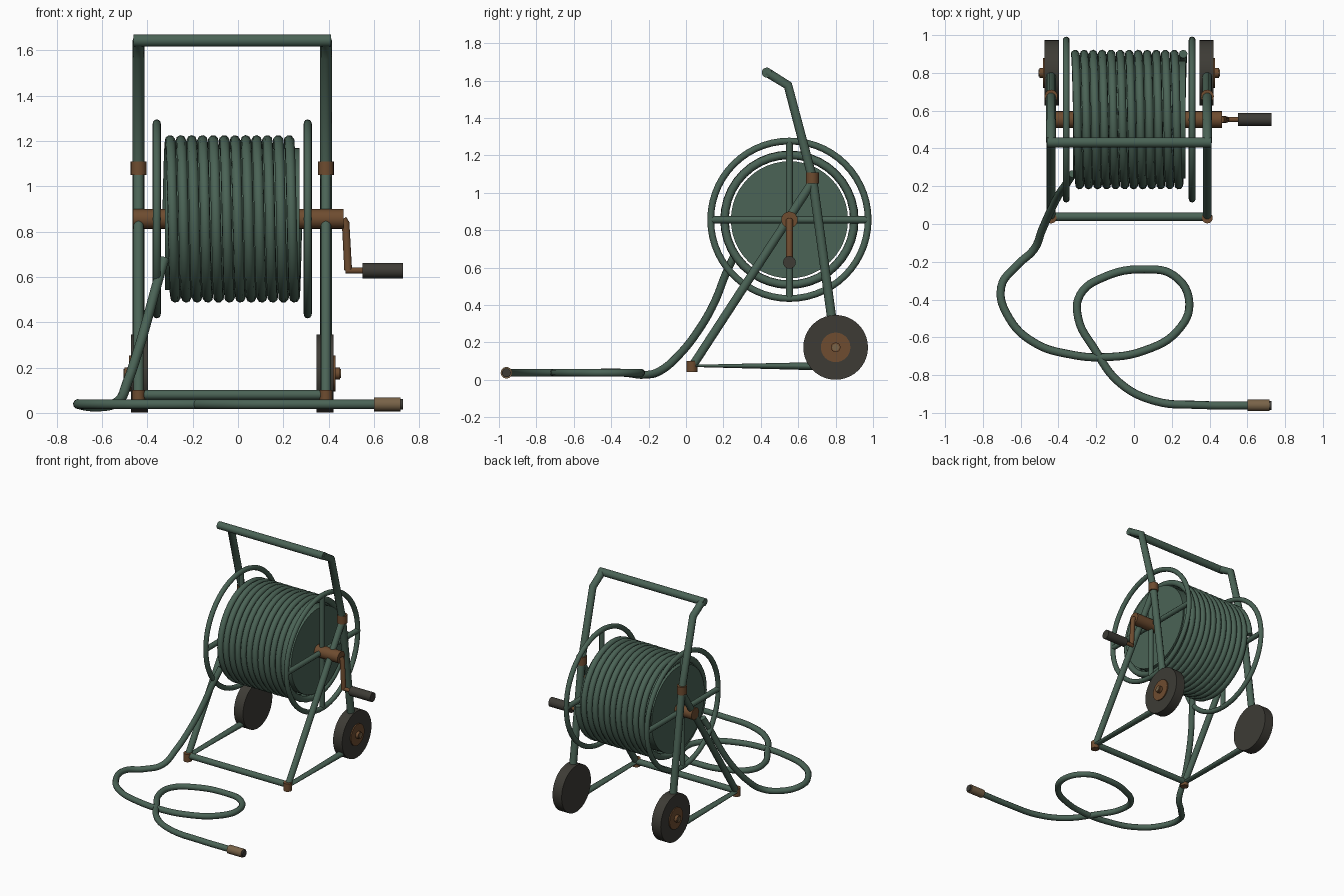
import bpy, math
from mathutils import Vector

if "Cube" in bpy.data.objects:
    bpy.data.objects.remove(bpy.data.objects["Cube"])

CX = -0.0255                 # middle of the cart in x
AY, AZ = 0.553, 0.856        # drum axis
HALF = 0.4135                # frame side offset


def material(name, rgb):
    m = bpy.data.materials.new(name)
    m.diffuse_color = (*rgb, 1)
    m.use_nodes = True
    m.node_tree.nodes["Principled BSDF"].inputs["Base Color"].default_value = m.diffuse_color
    return m


GREEN = material("dark green", (0.069, 0.125, 0.092))
BROWN = material("copper brown", (0.156, 0.072, 0.029))
DARK = material("rubber dark", (0.047, 0.044, 0.036))
TAN = material("dull brass", (0.19, 0.125, 0.065))


def finish(ob, name, mat):
    ob.name = name
    ob.data.materials.clear()
    ob.data.materials.append(mat)
    bpy.ops.object.select_all(action='DESELECT')
    ob.select_set(True)
    bpy.context.view_layer.objects.active = ob
    bpy.ops.object.shade_smooth_by_angle(angle=math.radians(50))
    return ob


def rod(name, a, b, r, mat, sides=16, r2=None):
    a, b = Vector(a), Vector(b)
    d = b - a
    bpy.ops.mesh.primitive_cone_add(vertices=sides, radius1=r, radius2=r if r2 is None else r2,
                                    depth=d.length, location=(a + b) / 2,
                                    rotation=d.to_track_quat('Z', 'Y').to_euler())
    return finish(bpy.context.object, name, mat)


def tube(name, pts, r, mat, smooth=False, res=3):
    cu = bpy.data.curves.new(name, 'CURVE')
    cu.dimensions = '3D'
    cu.bevel_depth = r
    cu.bevel_resolution = res
    cu.use_fill_caps = True
    cu.resolution_u = 6
    if smooth:
        sp = cu.splines.new('BEZIER')
        sp.bezier_points.add(len(pts) - 1)
        for bp, p in zip(sp.bezier_points, pts):
            bp.co = p
            bp.handle_left_type = bp.handle_right_type = 'AUTO'
    else:
        sp = cu.splines.new('POLY')
        sp.points.add(len(pts) - 1)
        for pt, p in zip(sp.points, pts):
            pt.co = (*p, 1)
    ob = bpy.data.objects.new(name, cu)
    bpy.context.collection.objects.link(ob)
    bpy.ops.object.select_all(action='DESELECT')
    ob.select_set(True)
    bpy.context.view_layer.objects.active = ob
    bpy.ops.object.convert(target='MESH')
    return finish(bpy.context.object, name, mat)


# Frame sides, wheels and reel flanges, repeated left and right
for s, side in ((-1, "left"), (1, "right")):
    x = CX + s * HALF
    tube(side + "_upright", [(x, 0.80, 0.178), (x, 0.676, 1.08),
                             (x, 0.545, 1.575), (x, 0.432, 1.645)], 0.026, GREEN)
    rod(side + "_strut", (x, 0.035, 0.075), (x, 0.69, 1.08), 0.023, GREEN)
    base = rod(side + "_base_bar", (x, 0.035, 0.075), (x, 0.76, 0.073), 0.023, GREEN)
    # front end of the base bar is flattened
    mw = base.matrix_world.copy()
    for v in base.data.vertices:
        w = mw @ v.co
        if w.y < 0.3:
            w.z = 0.075 + (w.z - 0.075) * 0.25
            v.co = mw.inverted() @ w
    rod(side + "_foot", (x, 0.032, 0.043), (x, 0.032, 0.102), 0.029, BROWN)
    rod(side + "_collar", (x, 0.676, 1.05), (x, 0.676, 1.11), 0.035, BROWN)

    # wheel with hub disc, cap and bolt
    def along(t):
        return (CX + s * t, 0.80, 0.174)
    rod(side + "_wheel", along(0.372), along(0.447), 0.173, DARK, 40)
    rod(side + "_hub_disc", along(0.44), along(0.455), 0.079, BROWN, 32)
    rod(side + "_hub_cap", along(0.45), along(0.476), 0.026, BROWN, 16)
    rod(side + "_hub_bolt", along(0.47), along(0.480), 0.019, TAN, 8)

    # flange ring and four spokes
    fx = CX + s * 0.333
    bpy.ops.mesh.primitive_torus_add(major_segments=56, minor_segments=10, major_radius=0.421,
                                     minor_radius=0.018, location=(fx, AY, AZ),
                                     rotation=(0, math.pi / 2, 0))
    finish(bpy.context.object, side + "_flange_ring", GREEN)
    rod(side + "_spoke_level", (fx, AY - 0.42, AZ), (fx, AY + 0.42, AZ), 0.019, GREEN, 10)
    rod(side + "_spoke_upright", (fx, AY, AZ - 0.42), (fx, AY, AZ + 0.42), 0.019, GREEN, 10)

# Cross bars
rod("handle_bar", (CX - HALF - 0.022, 0.432, 1.643), (CX + HALF + 0.022, 0.432, 1.643), 0.027, GREEN)
rod("front_bar", (CX - HALF, 0.038, 0.08), (CX + HALF, 0.038, 0.08), 0.022, GREEN)

# Drum and axle
rod("drum", (CX - 0.297, AY, AZ), (CX + 0.297, AY, AZ), 0.313, GREEN, 48)
rod("axle", (-0.463, AY, AZ), (0.465, AY, AZ), 0.044, BROWN, 20)

# Crank
tube("crank_arm", [(0.463, AY, AZ), (0.475, AY, AZ - 0.02), (0.486, AY, 0.63)], 0.018, BROWN)
rod("crank_pin", (0.475, AY, 0.628), (0.56, AY, 0.628), 0.014, BROWN)
rod("crank_grip", (0.55, AY, 0.628), (0.727, AY, 0.628), 0.034, DARK)

# Hose wound twelve turns on the drum
N, TURNS, R = 40, 12, 0.347
coil = []
for i in range(N * TURNS + 1):
    a = 2 * math.pi * i / N
    coil.append((CX - 0.2865 + 0.573 * i / (N * TURNS), AY + R * math.cos(a), AZ + R * math.sin(a)))
tube("hose_coil", coil, 0.0228, GREEN, res=2)

# Loose hose running down to a loop on the floor
tail = [(-0.325, 0.265, 0.68), (-0.36, 0.21, 0.56), (-0.40, 0.152, 0.414), (-0.442, 0.07, 0.27),
        (-0.488, -0.035, 0.136), (-0.53, -0.135, 0.050), (-0.62, -0.22, 0.027)]
floor = [(-0.703, -0.333), (-0.66, -0.50), (-0.525, -0.63), (-0.34, -0.69), (-0.156, -0.705),
         (0.055, -0.67), (0.23, -0.566), (0.293, -0.42), (0.214, -0.275), (0.055, -0.24),
         (-0.156, -0.28), (-0.285, -0.375), (-0.295, -0.50), (-0.21, -0.66), (-0.077, -0.84),
         (0.11, -0.937), (0.35, -0.958), (0.62, -0.960)]
tube("hose_tail", tail + [(px, py, 0.038) for px, py in floor], 0.0215, GREEN, smooth=True)

# Nozzle
rod("nozzle", (0.60, -0.96, 0.038), (0.717, -0.96, 0.038), 0.031, TAN)
rod("nozzle_tip", (0.71, -0.96, 0.038), (0.727, -0.96, 0.038), 0.024, DARK)
